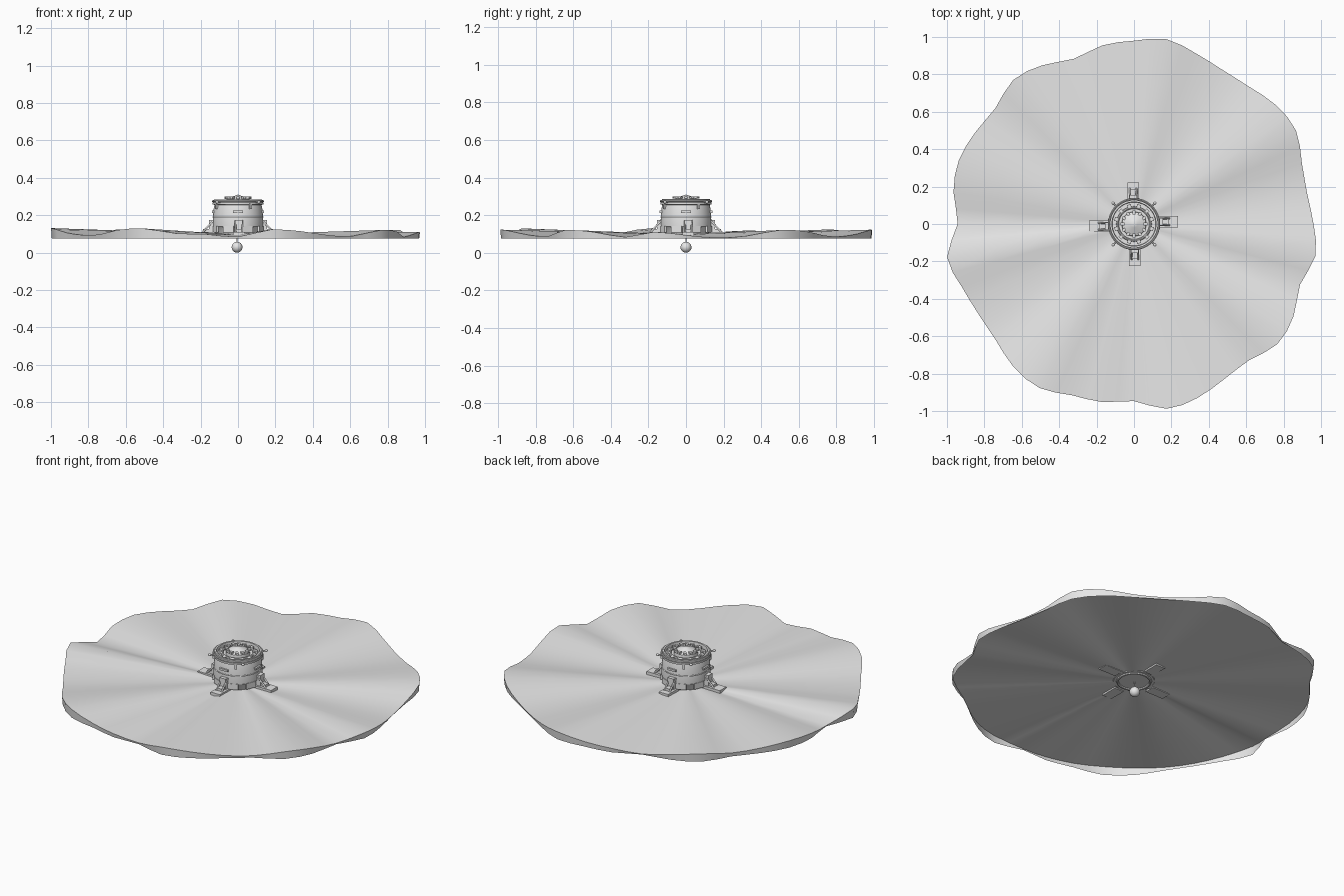
import bpy, bmesh
from math import sin, cos, pi, radians, tau
from mathutils import Vector

old = bpy.data.objects.get("Cube")
if old:
    bpy.data.objects.remove(old)

grey = bpy.data.materials.new("light_grey")
grey.use_nodes = True
grey.diffuse_color = (0.8, 0.8, 0.8, 1)
grey.node_tree.nodes["Principled BSDF"].inputs["Base Color"].default_value = (0.8, 0.8, 0.8, 1)


def finish(obj, name, angle=40):
    obj.name = name
    obj.data.materials.clear()
    obj.data.materials.append(grey)
    bpy.ops.object.select_all(action='DESELECT')
    obj.select_set(True)
    bpy.context.view_layer.objects.active = obj
    bpy.ops.object.shade_smooth_by_angle(angle=radians(angle))
    return obj


def from_bmesh(bm, name, angle=40):
    mesh = bpy.data.meshes.new(name)
    bm.to_mesh(mesh)
    bm.free()
    obj = bpy.data.objects.new(name, mesh)
    bpy.context.collection.objects.link(obj)
    return finish(obj, name, angle)


def lathe(name, profile, steps=48):
    bm = bmesh.new()
    verts = [bm.verts.new((r, 0, z)) for r, z in profile]
    edges = [bm.edges.new(pair) for pair in zip(verts, verts[1:])]
    bmesh.ops.spin(bm, geom=verts + edges, cent=(0, 0, 0), axis=(0, 0, 1),
                   angle=tau, steps=steps)
    bmesh.ops.remove_doubles(bm, verts=bm.verts, dist=0.0001)
    bmesh.ops.recalc_face_normals(bm, faces=bm.faces)
    return from_bmesh(bm, name)


def box(name, centre, size, turn=0):
    """Block placed in a radial frame, then turned about the vertical axis."""
    a = radians(turn)
    x, y, z = centre
    bpy.ops.mesh.primitive_cube_add(
        size=1, location=(x * cos(a) - y * sin(a), x * sin(a) + y * cos(a), z),
        rotation=(0, 0, a))
    obj = bpy.context.object
    obj.scale = size
    return finish(obj, name)


def rod(name, start, end, radius, turn=0, sides=10):
    a = radians(turn)
    p, q = [Vector((v[0] * cos(a) - v[1] * sin(a),
                    v[0] * sin(a) + v[1] * cos(a), v[2])) for v in (start, end)]
    bpy.ops.mesh.primitive_cylinder_add(vertices=sides, radius=radius,
                                        depth=(q - p).length, location=(p + q) / 2)
    obj = bpy.context.object
    obj.rotation_euler = (q - p).to_track_quat('Z', 'Y').to_euler()
    return finish(obj, name)


def torus(name, ring, tube, z):
    bpy.ops.mesh.primitive_torus_add(major_radius=ring, minor_radius=tube, location=(0, 0, z),
                                     major_segments=48, minor_segments=8)
    return finish(bpy.context.object, name)


def ball(name, centre, radius):
    bpy.ops.mesh.primitive_uv_sphere_add(segments=24, ring_count=12, radius=radius,
                                         location=centre)
    return finish(bpy.context.object, name)


# Rippled sheet: one radius every ten degrees; wider lobes also rise higher
rim = [.96, .94, .955, 1, .99, .958, .95, .97, 1.003, .98, .97, .94,
       .98, 1.005, .966, .98, .997, .98, .943, 1.015, .98, .961, .965, 1,
       1.012, .974, .967, .947, 1.003, .99, .96, .953, 1, .985, .945, .985]


def rim_radius(t):
    i = int(t)
    f = t - i
    a, b, c, d = [rim[(i + k) % len(rim)] for k in (-1, 0, 1, 2)]
    return b + f / 2 * (c - a + f * (2 * a - 5 * b + 4 * c - d + f * (3 * (b - c) + d - a)))


mid, count = 0.096, 72
bm = bmesh.new()
hub = bm.verts.new((0, 0, mid))
loops = []
for s in (0.08, 0.25, 0.5, 0.75, 1):
    loop = []
    for n in range(count):
        r = rim_radius(n / 2)
        z = mid + (0.08 + max(0, r - 0.94) * 0.68 - mid) * s
        a = tau * n / count
        loop.append(bm.verts.new((r * s * cos(a), r * s * sin(a), z)))
    loops.append(loop)
# Upright skirt below the sheet, open underneath
loops.append([bm.verts.new((v.co.x * .996, v.co.y * .996, 0.075)) for v in loops[-1]])
for n in range(count):
    m = (n + 1) % count
    bm.faces.new((hub, loops[0][n], loops[0][m]))
    for inner, outer in zip(loops, loops[1:]):
        bm.faces.new((inner[n], outer[n], outer[m], inner[m]))
from_bmesh(bm, "rippled_sheet", 50)

# Hanging ball
ball("hanging_ball", (-0.005, 0, 0.029), 0.029)
rod("ball_stem", (-0.005, 0, 0.05), (-0.005, 0, 0.1), 0.003)

# Main drum with a sunken top
lathe("drum", [(0, .094), (.112, .094), (.122, .11), (.128, .135), (.134, .14), (.135, .17),
               (.133, .2), (.13, .235), (.126, .255), (.136, .258), (.136, .268), (.128, .272),
               (.128, .285), (.118, .285), (.116, .262), (0, .262)])
torus("base_ring", .09, .008, .094)
torus("waist_band", .132, .004, .19)
torus("upper_rail", .134, .005, .275)
torus("inner_rail", .088, .007, .272)

# Pointed cap with a ring of petals
lathe("centre_cap", [(.066, .262), (.064, .284), (.05, .29), (.02, .303), (0, .31)], 24)
for n in range(12):
    t = n * 30
    box("cap_petal", (.062, 0, .294), (.02, .016, .012), t)
    box("deck_block", (.1, 0, .27), (.014, .022, .014), t + 15)

# Lower panels and belt plates
for n in range(8):
    box("lower_panel", (.13, 0, .125), (.012, .06, .035), n * 45 + 22.5)
for n in range(4):
    box("belt_plate", (.134, 0, .218), (.012, .055, .012), n * 90)
    box("vertical_clip", (.133, 0, .25), (.012, .012, .035), n * 90 + 30)

# Four legs, each with a ground pad, a socket and struts
for t, shift, reach in ((0, .012, .235), (90, .005, .222), (180, .012, .24), (270, .005, .225)):
    box("foot_pad", ((.12 + reach) / 2, shift, .101), (reach - .12, .062, .02), t)
    box("leg_socket", (.14, shift, .14), (.03, .04, .07), t)
    for side in (-.018, .018):
        rod("leg_strut", (.19, shift + side, .108), (.13, shift + side, .172), .005, t)
    box("strut_cover", (.162, shift, .118), (.05, .03, .016), t)

# Diagonal pins with knobs
for n in range(4):
    rod("side_pin", (.12, 0, .27), (.158, 0, .27), .004, n * 90 + 45)
    a = radians(n * 90 + 45)
    ball("pin_knob", (.158 * cos(a), .158 * sin(a), .27), .008)
